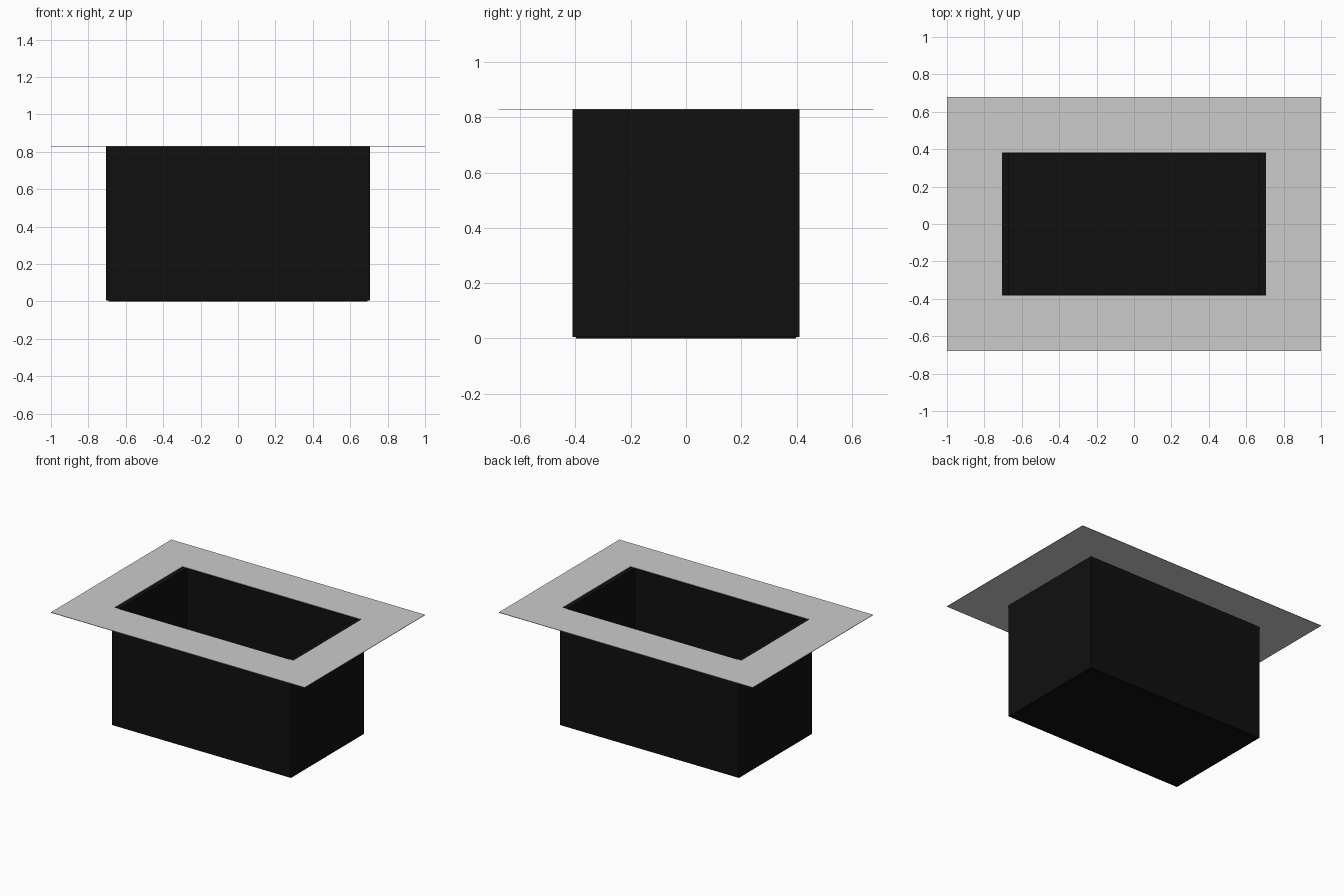
import bpy

if "Cube" in bpy.data.objects:
    bpy.data.objects.remove(bpy.data.objects["Cube"])

black = bpy.data.materials.new("black_panel")
black.diffuse_color = (0.005, 0.005, 0.005, 1)
black.use_nodes = True
black.node_tree.nodes["Principled BSDF"].inputs["Base Color"].default_value = black.diffuse_color


def box(name, lo, hi, mat=None):
    bpy.ops.mesh.primitive_cube_add(size=1, location=[(a + b) / 2 for a, b in zip(lo, hi)])
    ob = bpy.context.object
    ob.name = name
    ob.scale = [b - a for a, b in zip(lo, hi)]
    bpy.ops.object.transform_apply(location=True, rotation=False, scale=True)
    if mat:
        ob.data.materials.append(mat)
    return ob


W, D, H, T = 0.705, 0.411, 0.828, 0.034   # outer half width, half depth, height, wall thickness
BASE = 0.005                              # floor panel stands slightly proud of the walls

# Long and short walls
for side, s in (("front", -1), ("back", 1)):
    y = sorted((s * D, s * (D - T)))
    box(side + "_wall", (-W, y[0], BASE), (W, y[1], H), black)
for side, s in (("left", -1), ("right", 1)):
    x = sorted((s * W, s * (W - T)))
    box(side + "_wall", (x[0], -D + T, BASE), (x[1], D - T, H), black)

# Floor panel, slightly inset at the bottom
box("floor_panel", (-W + 0.013, -D + 0.013, 0), (W - 0.013, D - 0.013, T), black)

# Thin flat rim around the opening
outer = [(-1, -0.678), (1, -0.678), (1, 0.678), (-1, 0.678)]
inner = [(-0.705, -0.383), (0.705, -0.383), (0.705, 0.383), (-0.705, 0.383)]
verts = [(x, y, H + 0.001) for x, y in outer + inner]
faces = [(i, (i + 1) % 4, 4 + (i + 1) % 4, 4 + i) for i in range(4)]
mesh = bpy.data.meshes.new("top_rim")
mesh.from_pydata(verts, [], faces)
rim = bpy.data.objects.new("top_rim", mesh)
bpy.context.collection.objects.link(rim)
solid = rim.modifiers.new("thickness", "SOLIDIFY")
solid.thickness = 0.003
solid.offset = 0
